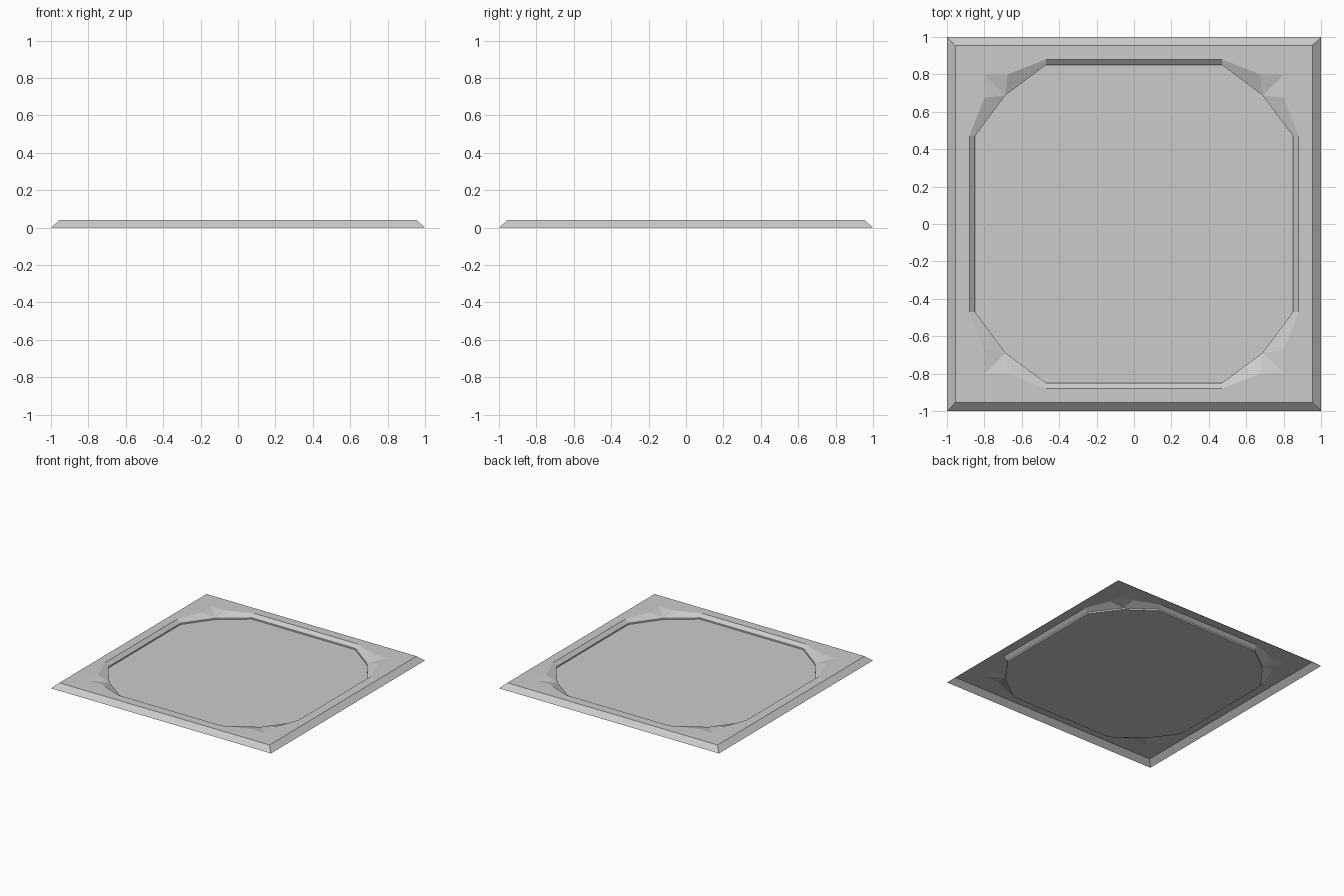
import bpy, bmesh

# Remove the default cube
cube = bpy.data.objects.get("Cube")
if cube:
    bpy.data.objects.remove(cube)

TOP, LIP, FLOOR = 0.04, 0.015, 0.003

# Plain grey material
grey = bpy.data.materials.new("plain grey")
grey.use_nodes = True
grey.diffuse_color = (0.6, 0.6, 0.6, 1)
grey.node_tree.nodes["Principled BSDF"].inputs["Base Color"].default_value = (0.6, 0.6, 0.6, 1)


def ring(bm, corner, z):
    """Turn one corner's points through four quarters into a closed loop."""
    verts = []
    for q in range(4):
        for x, y in corner:
            for _ in range(q):
                x, y = -y, x
            verts.append(bm.verts.new((x, y, z)))
    return verts


def bridge(bm, outer, inner):
    n = len(outer)
    for i in range(n):
        j = (i + 1) % n
        bm.faces.new((outer[i], outer[j], inner[j], inner[i]))


bm = bmesh.new()
base = ring(bm, [(1, 1)], 0)
top = ring(bm, [(0.955, 0.955)], TOP)
rim = ring(bm, [(0.88, 0.47), (0.8, 0.675), (0.8, 0.8), (0.675, 0.8), (0.47, 0.88)], TOP)
floor_pts = [(0.85, 0.47), (0.688, 0.688), (0.47, 0.85)]
lip = ring(bm, floor_pts, LIP)
floor = ring(bm, floor_pts, FLOOR)

# Sloping skirt, floor lip and floor
bridge(bm, base, top)
bridge(bm, lip, floor)
bm.faces.new(floor)

for q in range(4):
    r = rim[5 * q:5 * q + 5]
    a, mid, b = lip[3 * q:3 * q + 3]
    nxt_r, nxt_l = rim[(5 * q + 5) % 20], lip[(3 * q + 3) % 12]
    # Faceted corner scoop
    bm.faces.new((r[0], r[1], mid, a))
    bm.faces.new((r[1], r[2], mid))
    bm.faces.new((r[2], r[3], mid))
    bm.faces.new((r[3], r[4], b, mid))
    # Straight recess wall
    bm.faces.new((r[4], nxt_r, nxt_l, b))
    # Flat top around the recess
    for i in range(4):
        bm.faces.new((top[q], r[i + 1], r[i]))
    bm.faces.new((top[q], top[(q + 1) % 4], nxt_r, r[4]))

bmesh.ops.recalc_face_normals(bm, faces=bm.faces)
if floor[0].link_faces[-1].normal.z < 0 and max(f.normal.z for f in bm.faces) < 0.5:
    bmesh.ops.reverse_faces(bm, faces=bm.faces)

mesh = bpy.data.meshes.new("recessed_tile")
bm.to_mesh(mesh)
bm.free()
mesh.materials.append(grey)
tile = bpy.data.objects.new("recessed_tile", mesh)
bpy.context.collection.objects.link(tile)
